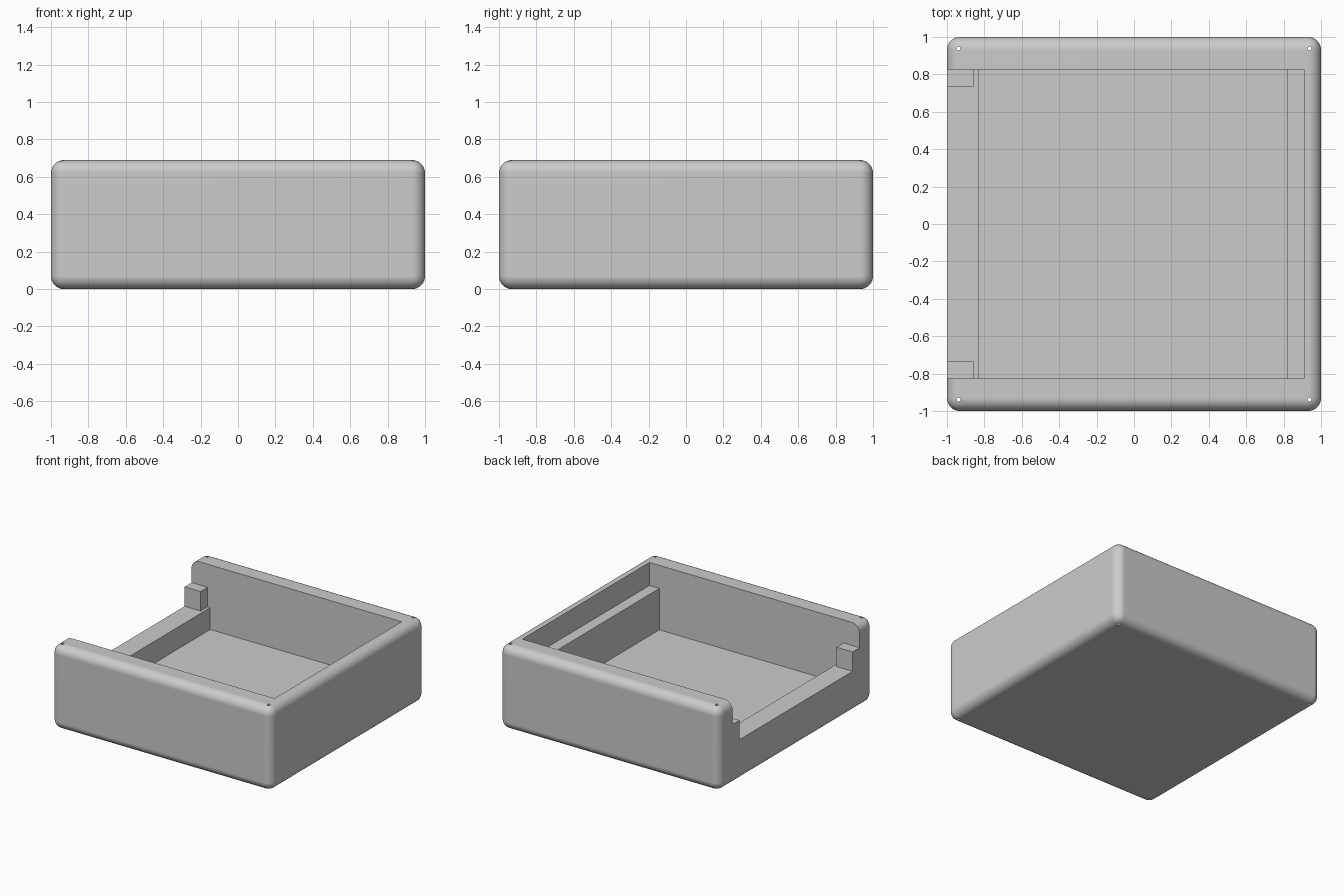
import bpy
import bmesh
from mathutils import Vector

default = bpy.data.objects.get("Cube")
if default:
    bpy.data.objects.remove(default, do_unlink=True)

HEIGHT, FLOOR, LEDGE, SHELF = 0.69, 0.16, 0.34, 0.5
WALL_Y = 0.825

grey = bpy.data.materials.new("plain grey")
grey.use_nodes = True
colour = (0.6, 0.6, 0.6, 1)
grey.diffuse_color = colour
grey.node_tree.nodes["Principled BSDF"].inputs["Base Color"].default_value = colour


def add_object(name, bm):
    bmesh.ops.recalc_face_normals(bm, faces=bm.faces)
    mesh = bpy.data.meshes.new(name)
    bm.to_mesh(mesh)
    bm.free()
    mesh.materials.append(grey)
    obj = bpy.data.objects.new(name, mesh)
    bpy.context.collection.objects.link(obj)
    return obj


def box(name, low, high, radius=0):
    low, high = Vector(low), Vector(high)
    bm = bmesh.new()
    bmesh.ops.create_cube(bm, size=1)
    bmesh.ops.scale(bm, vec=high - low, verts=bm.verts)
    bmesh.ops.translate(bm, vec=(low + high) / 2, verts=bm.verts)
    if radius:
        bmesh.ops.bevel(bm, geom=bm.edges[:], offset=radius, segments=8,
                        profile=0.5, affect='EDGES')
    return add_object(name, bm)


def cut(target, cutter):
    cutter.hide_render = True
    mod = target.modifiers.new("cut", 'BOOLEAN')
    mod.operation = 'DIFFERENCE'
    mod.solver = 'EXACT'
    mod.object = cutter
    bpy.context.view_layer.objects.active = target
    bpy.ops.object.modifier_apply(modifier=mod.name)
    bpy.data.objects.remove(cutter, do_unlink=True)


# Rounded outer block
tray = box("tray_body", (-1, -1, 0), (1, 1, HEIGHT), radius=0.07)

# Stepped hollow, open through one side, with a low sill and a higher shelf
profile = [(-1.2, LEDGE), (-0.83, LEDGE), (-0.83, FLOOR), (0.82, FLOOR),
           (0.82, SHELF), (0.91, SHELF), (0.91, 0.9), (-1.2, 0.9)]
bm = bmesh.new()
face = bm.faces.new([bm.verts.new((x, -WALL_Y, z)) for x, z in profile])
side = bmesh.ops.extrude_face_region(bm, geom=[face])
bmesh.ops.translate(bm, vec=(0, 2 * WALL_Y, 0),
                    verts=[v for v in side["geom"] if isinstance(v, bmesh.types.BMVert)])
cut(tray, add_object("hollow_cutter", bm))

# Pin holes in the four corners
for sx in (-1, 1):
    for sy in (-1, 1):
        bm = bmesh.new()
        bmesh.ops.create_cone(bm, cap_ends=True, segments=16,
                              radius1=0.011, radius2=0.011, depth=2)
        bmesh.ops.translate(bm, vec=(0.938 * sx, 0.938 * sy, 0.3), verts=bm.verts)
        cut(tray, add_object("pin_hole_cutter", bm))

# Soft rounded edges, crisp inner corners
bpy.ops.object.select_all(action='DESELECT')
tray.select_set(True)
bpy.context.view_layer.objects.active = tray
bpy.ops.object.shade_smooth_by_angle()
weighted = tray.modifiers.new("flat_face_normals", 'WEIGHTED_NORMAL')
weighted.keep_sharp = True

# Stop blocks at both ends of the sill
for name, sy in (("front_stop", -1), ("back_stop", 1)):
    y1, y2 = sorted((0.735 * sy, WALL_Y * sy))
    box(name, (-1, y1, LEDGE), (-0.855, y2, SHELF))
